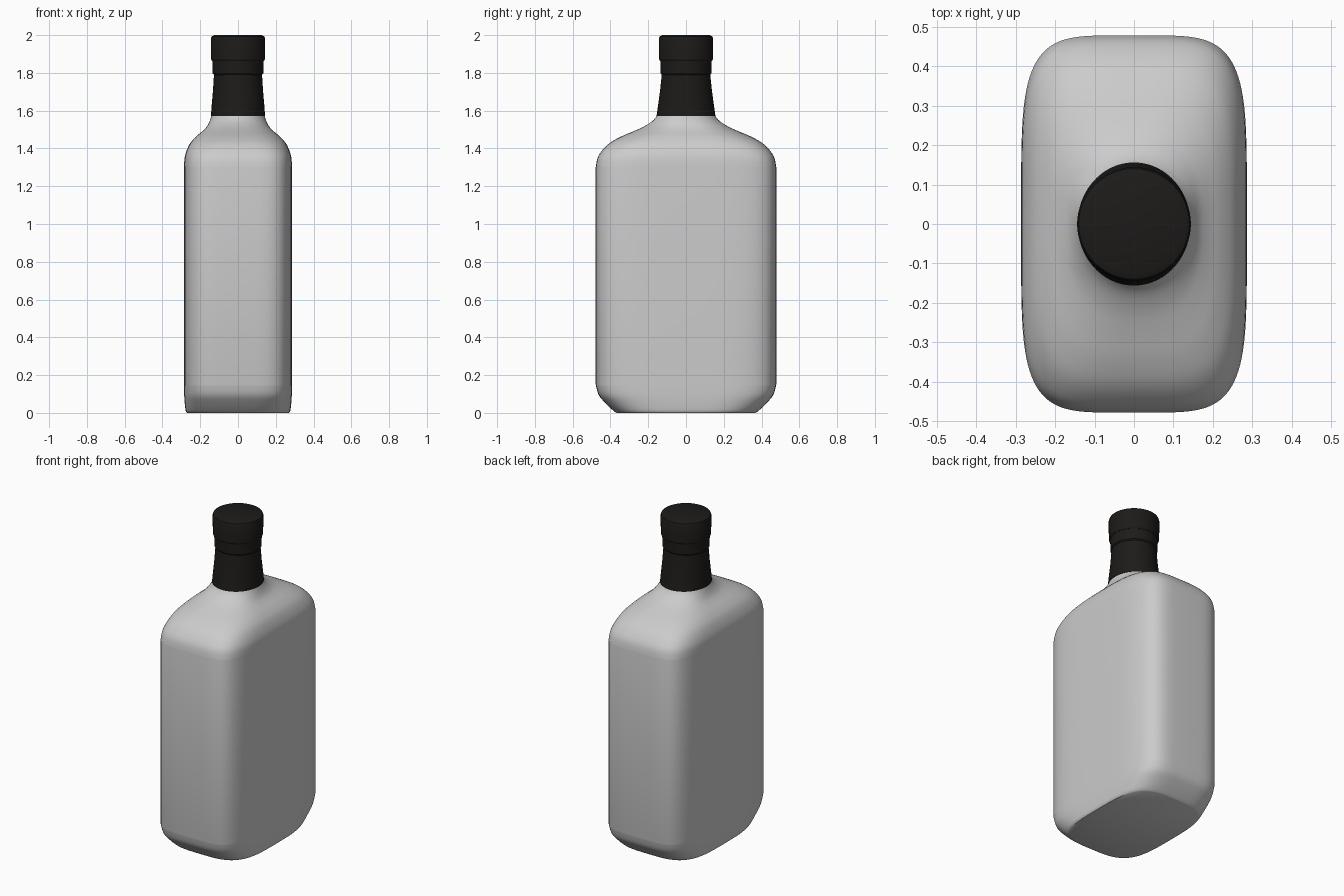
import bpy, bmesh, math

if "Cube" in bpy.data.objects:
    bpy.data.objects.remove(bpy.data.objects["Cube"])

SEG = 96


def ring(bm, z, a, b, n):
    # Superellipse cross-section with half widths a, b and exponent n
    vs = []
    for i in range(SEG):
        t = 2 * math.pi * i / SEG
        c, s = math.cos(t), math.sin(t)
        x = a * math.copysign(abs(c) ** (2 / n), c)
        y = b * math.copysign(abs(s) ** (2 / n), s)
        vs.append(bm.verts.new((x, y, z)))
    return vs


def loft(name, sections, angle, mat=None):
    bm = bmesh.new()
    rings = [ring(bm, *s) for s in sections]
    for lo, hi in zip(rings, rings[1:]):
        for i in range(SEG):
            j = (i + 1) % SEG
            bm.faces.new((lo[i], lo[j], hi[j], hi[i]))
    bm.faces.new(rings[0][::-1])
    bm.faces.new(rings[-1])
    me = bpy.data.meshes.new(name)
    bm.to_mesh(me)
    bm.free()
    ob = bpy.data.objects.new(name, me)
    bpy.context.collection.objects.link(ob)
    if mat:
        me.materials.append(mat)
    bpy.ops.object.select_all(action='DESELECT')
    bpy.context.view_layer.objects.active = ob
    ob.select_set(True)
    bpy.ops.object.shade_smooth_by_angle(angle=math.radians(angle))
    return ob


def smooth(pts, steps=4):
    # Catmull-Rom interpolation of a list of sections
    out = []
    p = [pts[0]] + pts + [pts[-1]]
    for k in range(1, len(p) - 2):
        for q in range(steps):
            t = q / steps
            out.append(tuple(
                0.5 * (2 * b + (c - a) * t + (2 * a - 5 * b + 4 * c - d) * t * t
                       + (3 * b - a - 3 * c + d) * t ** 3)
                for a, b, c, d in zip(*p[k - 1:k + 3])))
    out.append(pts[-1])
    return out


# Glass body: (z, half x, half y, exponent)
base = [(0.0, .270, .368, 3.6), (0.012, .277, .385, 3.7), (0.05, .282, .425, 4.0),
        (0.095, .285, .462, 4.4), (0.15, .286, .478, 4.7)]
shoulder = [(1.30, .286, .478, 4.7), (1.36, .281, .464, 4.4), (1.42, .258, .415, 3.9),
            (1.46, .225, .350, 3.4), (1.49, .190, .280, 2.9), (1.515, .166, .225, 2.5),
            (1.545, .150, .178, 2.2), (1.575, .140, .153, 2.0), (1.60, .134, .145, 2.0)]
loft("bottle_body", smooth(base) + smooth(shoulder), 40)

# Black closure
black = bpy.data.materials.new("black_closure")
black.diffuse_color = (0.012, 0.011, 0.010, 1)
black.use_nodes = True
black.node_tree.nodes["Principled BSDF"].inputs["Base Color"].default_value = black.diffuse_color

# Tapered neck sleeve, slightly oval at its foot
loft("neck_sleeve", [(1.573, .143, .156, 2), (1.62, .140, .149, 2), (1.70, .133, .138, 2),
                     (1.795, .127, .128, 2)], 30, black)
# Collar under the cap
loft("cap_collar", [(1.79, .128, .128, 2), (1.797, .134, .134, 2), (1.85, .135, .135, 2),
                    (1.875, .136, .136, 2)], 30, black)
# Cap with a softened rim
loft("cap", [(1.862, .137, .137, 2), (1.872, .143, .143, 2), (1.982, .144, .144, 2),
             (1.993, .140, .140, 2), (2.0, .125, .125, 2)], 30, black)
